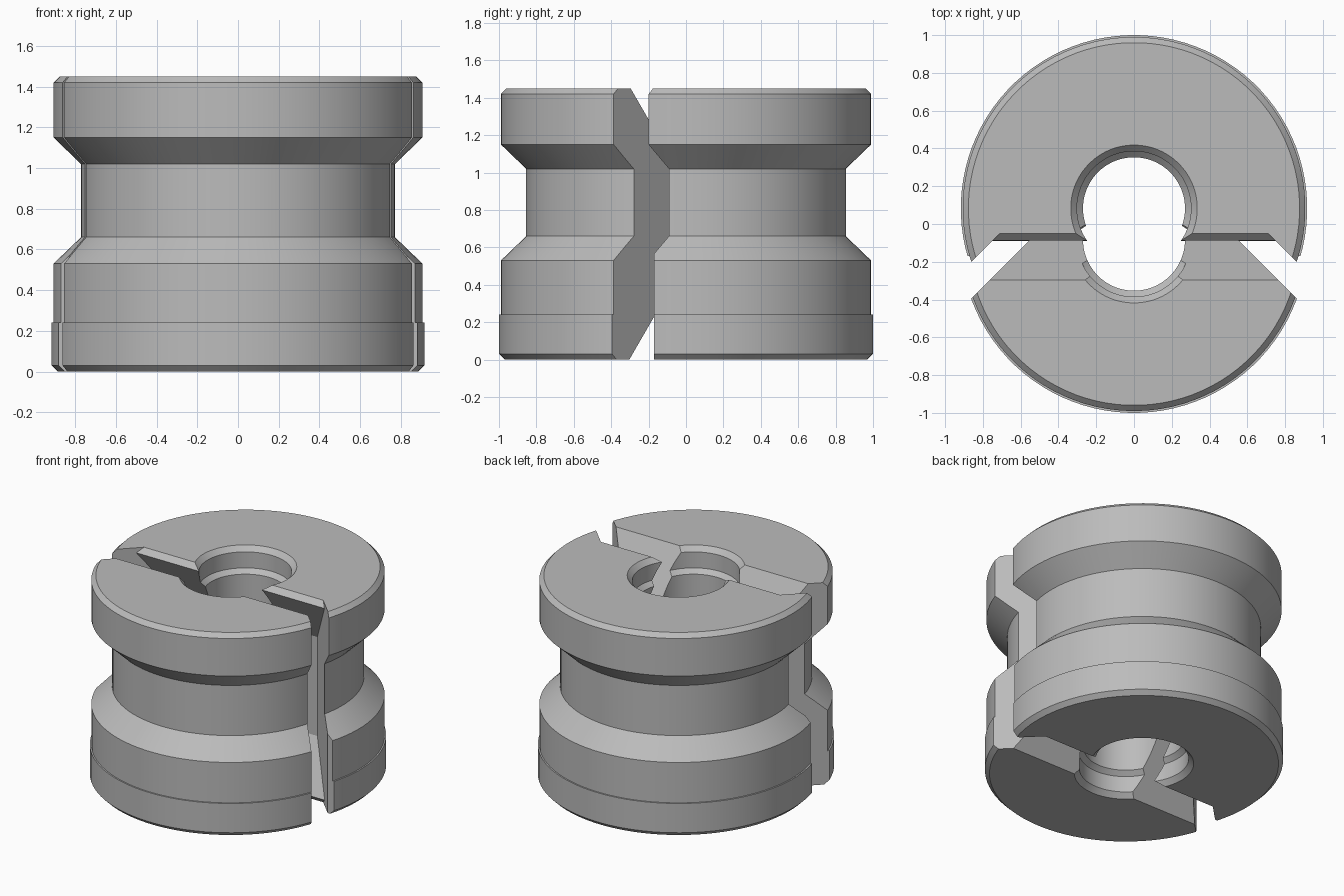
import bpy
import bmesh
import math
from mathutils import Vector

cube = bpy.data.objects.get("Cube")
if cube:
    bpy.data.objects.remove(cube, do_unlink=True)

HEIGHT = 1.45
SHIFT = 0.083       # each half is pulled this far from the centre
GAP = 0.02          # clearance between the halves
R2 = math.sqrt(0.5)
S3 = math.sqrt(0.75)

grey = bpy.data.materials.new("plain grey")
grey.use_nodes = True
grey.diffuse_color = (0.5, 0.5, 0.5, 1)
bsdf = next(n for n in grey.node_tree.nodes if n.type == "BSDF_PRINCIPLED")
bsdf.inputs["Base Color"].default_value = grey.diffuse_color


def add_object(name, bm):
    bmesh.ops.recalc_face_normals(bm, faces=bm.faces)
    mesh = bpy.data.meshes.new(name)
    bm.to_mesh(mesh)
    bm.free()
    mesh.materials.append(grey)
    obj = bpy.data.objects.new(name, mesh)
    bpy.context.scene.collection.objects.link(obj)
    return obj


def lathe(name, profile, steps=96):
    """Turn a closed (radius, height) profile around the z axis."""
    bm = bmesh.new()
    rings = []
    for i in range(steps):
        a = math.tau * (i + 0.5) / steps
        rings.append([bm.verts.new((r * math.cos(a), r * math.sin(a), z)) for r, z in profile])
    for i, ring in enumerate(rings):
        after = rings[(i + 1) % steps]
        for j in range(len(profile)):
            k = (j + 1) % len(profile)
            bm.faces.new((ring[j], after[j], after[k], ring[k]))
    return add_object(name, bm)


def convex(name, planes):
    """A large block trimmed to the inside of each (normal, distance) plane."""
    bm = bmesh.new()
    bmesh.ops.create_cube(bm, size=5)
    for normal, dist in planes:
        n = Vector(normal).normalized()
        cut = bmesh.ops.bisect_plane(
            bm, geom=bm.verts[:] + bm.edges[:] + bm.faces[:],
            plane_co=n * dist, plane_no=n, clear_outer=True)
        edges = [e for e in cut["geom_cut"] if isinstance(e, bmesh.types.BMEdge)]
        if edges:
            bmesh.ops.contextual_create(bm, geom=edges)
    obj = add_object(name, bm)
    obj.hide_render = True
    return obj


def tongue_planes(gap):
    return [
        ((0, 1, 0), gap),
        ((1, 1, 0), 0.55 * R2 + gap),
        ((-1, 1, 0), 0.55 * R2 + gap),
        ((0, S3, 0.5), 0.5 * HEIGHT - 0.213 * S3 + gap),
        ((0, S3, -0.5), -0.22 * S3 + gap),
    ]


def carve(obj, cuts):
    """Apply booleans in order, then remove the cutters."""
    for operation, cutter in cuts:
        mod = obj.modifiers.new("cut", "BOOLEAN")
        mod.operation = operation
        mod.solver = "EXACT"
        mod.object = cutter
    deps = bpy.context.evaluated_depsgraph_get()
    mesh = bpy.data.meshes.new_from_object(obj.evaluated_get(deps))
    obj.modifiers.clear()
    obj.data = mesh
    for _, cutter in cuts:
        bpy.data.objects.remove(cutter, do_unlink=True)


# Outer wall from bottom to top, then the stepped bore mirrored top and bottom
outer = [(0.887, 0), (0.917, 0.03), (0.917, 0.24), (0.907, 0.24), (0.907, 0.53),
         (0.772, 0.66), (0.772, 1.02), (0.907, 1.15), (0.907, 1.42), (0.877, HEIGHT)]
bore = [(0.335, 0), (0.302, 0.035), (0.302, 0.15), (0.27, 0.18)]
profile = outer + [(r, HEIGHT - z) for r, z in bore] + bore[::-1]

# Front half: a tongue with slanted sides, top and bottom
front = lathe("front_half", profile)
carve(front, [("INTERSECT", convex("tongue", tongue_planes(0)))])
front.location.y = -SHIFT

# Back half: matching socket, blunted lips and trimmed lower corners
back = lathe("back_half", profile)
sides = tongue_planes(GAP)[1:3]
carve(back, [
    ("DIFFERENCE", convex("socket", tongue_planes(GAP))),
    ("DIFFERENCE", convex("upper_lip_trim", sides + [((0, 1, -1), -(HEIGHT + 0.133) * R2)])),
    ("DIFFERENCE", convex("lower_lip_trim", sides + [((0, 1, 1), -0.133 * R2)])),
    ("DIFFERENCE", convex("corner_trim", [((0, 1, 0), -0.253), ((0, 0, 1), 0.7)])),
])
back.location.y = SHIFT

# Smooth the turned surfaces and keep the cut edges crisp
bpy.ops.object.select_all(action="DESELECT")
for half in (front, back):
    half.select_set(True)
bpy.context.view_layer.objects.active = front
bpy.ops.object.shade_smooth_by_angle(angle=math.radians(25))
